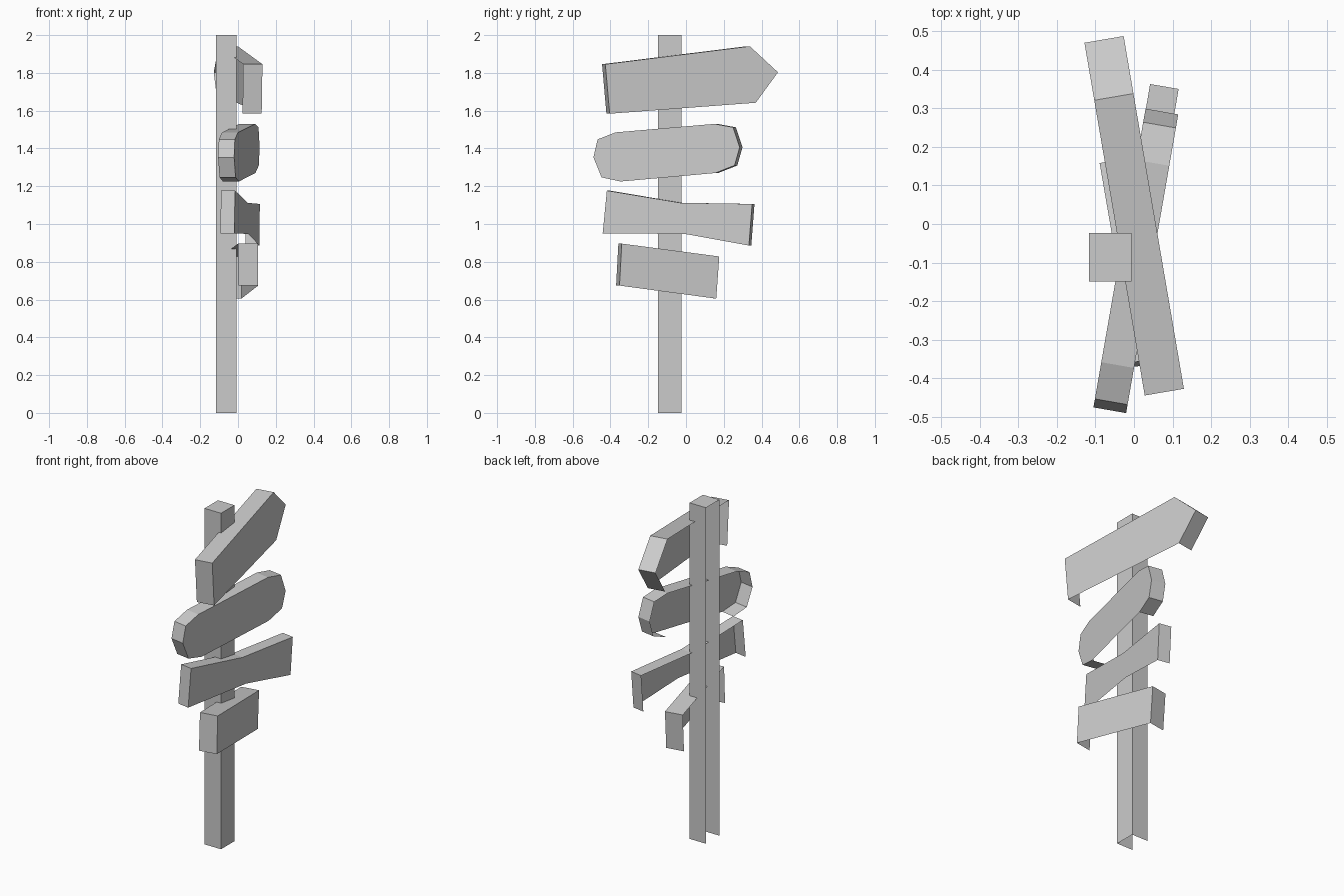
import bpy, bmesh, math
from mathutils import Vector

if "Cube" in bpy.data.objects:
    bpy.data.objects.remove(bpy.data.objects["Cube"])


def finish(name, bm):
    mesh = bpy.data.meshes.new(name)
    bm.to_mesh(mesh)
    bm.free()
    obj = bpy.data.objects.new(name, mesh)
    bpy.context.collection.objects.link(obj)
    return obj


def board(name, outline, anchor, angle, depth, open_edges=1):
    """Plank shell: (y, z) outline runs from lower right, over the top, to lower left.
    Front lies in an upright plane through anchor (x, y); the back and underside are open."""
    a = math.radians(angle)
    inward = Vector((-math.cos(a), -math.sin(a), 0)) * depth
    ax, ay = anchor
    bm = bmesh.new()
    front = [bm.verts.new((ax - math.tan(a) * (y - ay), y, z)) for y, z in outline]
    back = [bm.verts.new(v.co + inward) for v in front]
    bm.faces.new(front)
    for i in range(len(front) - open_edges):
        bm.faces.new((front[i + 1], front[i], back[i], back[i + 1]))
    return finish(name, bm)


# Square post, open towards the left and underneath
bm = bmesh.new()
bmesh.ops.create_cube(bm, size=1)
for v in bm.verts:
    v.co = Vector((-0.0615 + v.co.x * 0.109, -0.086 + v.co.y * 0.126, 1 + v.co.z * 2))
bm.normal_update()
hidden = [f for f in bm.faces if f.normal.x < -0.5 or f.normal.z < -0.5]
bmesh.ops.delete(bm, geom=hidden, context='FACES')
finish("post", bm)

# Pointed top board
board("arrow_board",
      [(0.369, 1.642), (0.487, 1.803), (0.338, 1.941), (-0.427, 1.846), (-0.404, 1.584)],
      (0.129, -0.425), 9.7, 0.103)

# Board with rounded ends
board("rounded_board",
      [(0.156, 1.27), (0.257, 1.31), (0.284, 1.406), (0.249, 1.512), (0.151, 1.53),
       (-0.373, 1.485), (-0.468, 1.448), (-0.49, 1.353), (-0.447, 1.247), (-0.347, 1.225)],
      (0.115, 0.286), -9.9, 0.086)

# Board with a narrowed middle
board("waisted_board",
      [(0.333, 0.886), (0.35, 1.106), (-0.03, 1.112), (-0.419, 1.177), (-0.441, 0.951),
       (-0.003, 0.947)],
      (0.116, 0.352), -9.7, 0.075, open_edges=2)

# Short bottom board
board("short_board",
      [(0.16, 0.605), (0.176, 0.828), (-0.34, 0.896), (-0.352, 0.674)],
      (0.105, -0.343), 9.8, 0.106)
